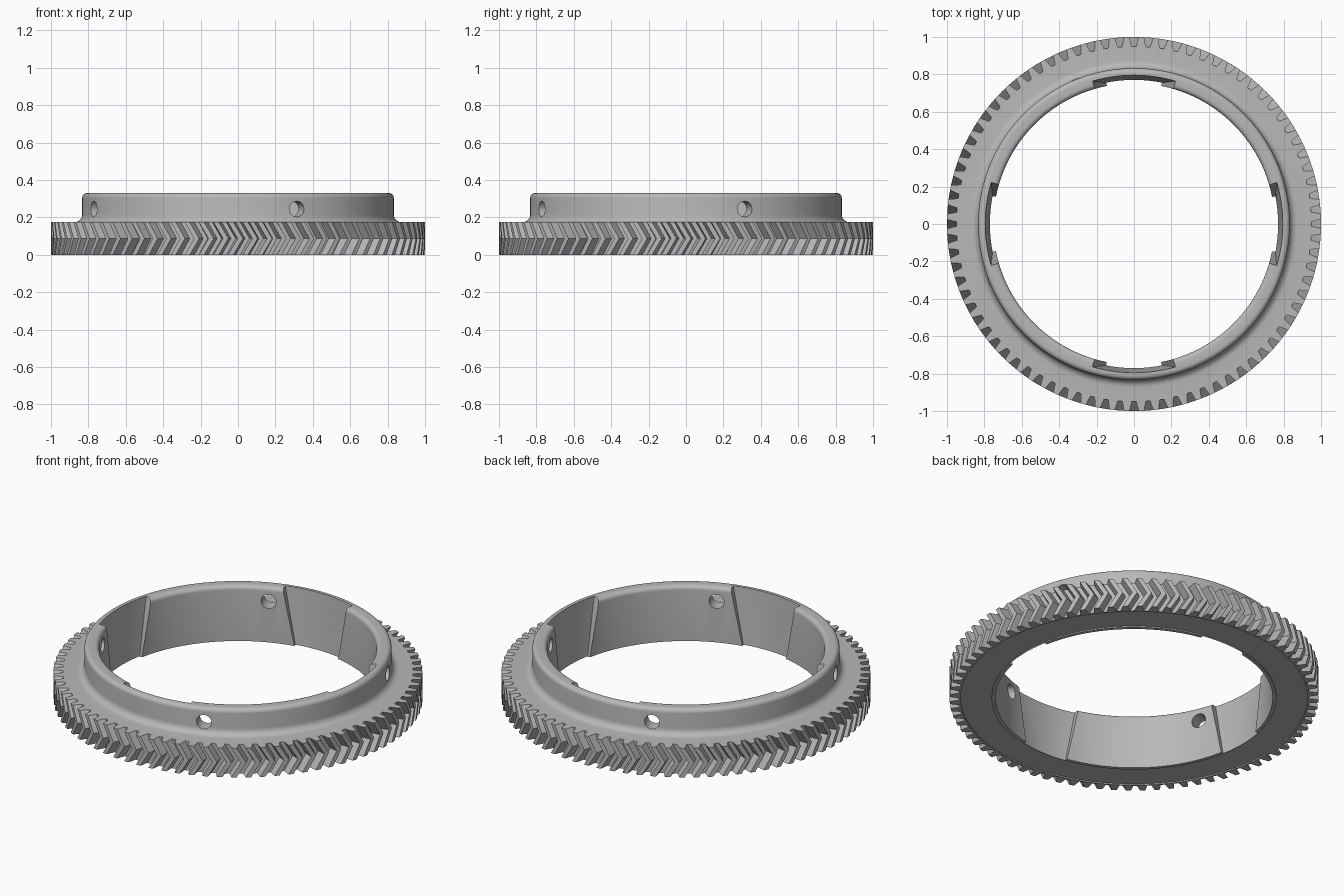
import bpy, bmesh, math
from math import pi, sin, cos, asin

cube = bpy.data.objects.get("Cube")
if cube:
    bpy.data.objects.remove(cube, do_unlink=True)

TEETH, PITCH = 80, 2 * pi / 80
TIP_R, ROOT_R, GEAR_H = 1.0, 0.95, 0.175
TWIST = 0.052                      # herringbone shift at mid height
COLLAR_R, BORE_R, TOP = 0.833, 0.752, 0.33

steel = bpy.data.materials.new("grey steel")
steel.use_nodes = True
steel.diffuse_color = (0.48, 0.48, 0.48, 1)
steel.node_tree.nodes["Principled BSDF"].inputs["Base Color"].default_value = (0.48, 0.48, 0.48, 1)


def make_object(name, bm):
    bmesh.ops.recalc_face_normals(bm, faces=bm.faces[:])
    mesh = bpy.data.meshes.new(name)
    bm.to_mesh(mesh)
    bm.free()
    mesh.materials.append(steel)
    ob = bpy.data.objects.new(name, mesh)
    bpy.context.collection.objects.link(ob)
    return ob


def bridge(bm, a, b):
    n = len(a)
    for i in range(n):
        j = (i + 1) % n
        bm.faces.new((a[i], a[j], b[j], b[i]))


def arc(cr, cz, rad, start, end, steps=6):
    angles = [math.radians(start + (end - start) * i / steps) for i in range(steps + 1)]
    return [(cr + rad * cos(a), cz + rad * sin(a)) for a in angles]


# Angles of the tooth outline: tip start, tip end, root start, root end
columns = []
for t in range(TEETH):
    for frac, radius in ((0, TIP_R), (0.36, TIP_R), (0.52, ROOT_R), (0.84, ROOT_R)):
        columns.append(((t + frac + 0.32) * PITCH, radius))

# Ring body: toothed rim, filleted collar, rounded lip, bore and shallow underside groove
bm = bmesh.new()


def ring(r, z):
    return [bm.verts.new((r * cos(a), r * sin(a), z)) for a, _ in columns]


def tooth_ring(z, shift):
    return [bm.verts.new((r * cos(a + shift), r * sin(a + shift), z)) for a, r in columns]


rings = [tooth_ring(0, 0), tooth_ring(GEAR_H / 2, TWIST), tooth_ring(GEAR_H, 0)]
profile = arc(COLLAR_R + 0.04, GEAR_H + 0.04, 0.04, 270, 180)
profile += arc(COLLAR_R - 0.025, TOP - 0.025, 0.025, 0, 90)
profile += arc(BORE_R + 0.025, TOP - 0.025, 0.025, 90, 180)
profile += [(BORE_R, 0), (0.772, 0), (0.772, 0.007), (0.94, 0.007), (0.94, 0)]
rings += [ring(r, z) for r, z in profile]
for a, b in zip(rings, rings[1:] + rings[:1]):
    bridge(bm, a, b)
body = make_object("herringbone_ring_gear", bm)

# Four tapered recesses in the bore
bm = bmesh.new()
STEPS = 14
for k in range(4):
    loops = []
    for z, half, floor in ((-0.02, 0.146, 0.769), (TOP + 0.02, 0.22, 0.797)):
        span = asin(half / 0.775)
        steps = [k * pi / 2 + span * (2 * i / STEPS - 1) for i in range(STEPS + 1)]
        outline = [(floor, a) for a in steps] + [(0.6, a) for a in reversed(steps)]
        loops.append([bm.verts.new((r * cos(a), r * sin(a), z)) for r, a in outline])
    bridge(bm, *loops)
    for loop in loops:
        for i in range(STEPS):
            bm.faces.new((loop[i], loop[i + 1], loop[-2 - i], loop[-1 - i]))
recess_cutter = make_object("recess_cutter", bm)

# Four radial screw holes through the collar
bm = bmesh.new()
for k in range(4):
    ang = math.radians(22.2) + k * pi / 2
    loops = []
    for dist in (0.65, 0.95):
        loop = []
        for i in range(28):
            t = 2 * pi * i / 28
            side, up = 0.042 * cos(t), 0.245 + 0.042 * sin(t)
            loop.append(bm.verts.new((dist * cos(ang) - side * sin(ang),
                                      dist * sin(ang) + side * cos(ang), up)))
        bm.faces.new(loop)
        loops.append(loop)
    bridge(bm, *loops)
hole_cutter = make_object("hole_cutter", bm)

# Cut, then discard the cutters
bpy.ops.object.select_all(action='DESELECT')
body.select_set(True)
bpy.context.view_layer.objects.active = body
for cutter in (recess_cutter, hole_cutter):
    cutter.hide_render = True
    mod = body.modifiers.new("cut", 'BOOLEAN')
    mod.operation = 'DIFFERENCE'
    mod.solver = 'EXACT'
    mod.object = cutter
    bpy.ops.object.modifier_apply(modifier=mod.name)
    bpy.data.objects.remove(cutter, do_unlink=True)

bpy.ops.object.shade_smooth_by_angle(angle=math.radians(25))
